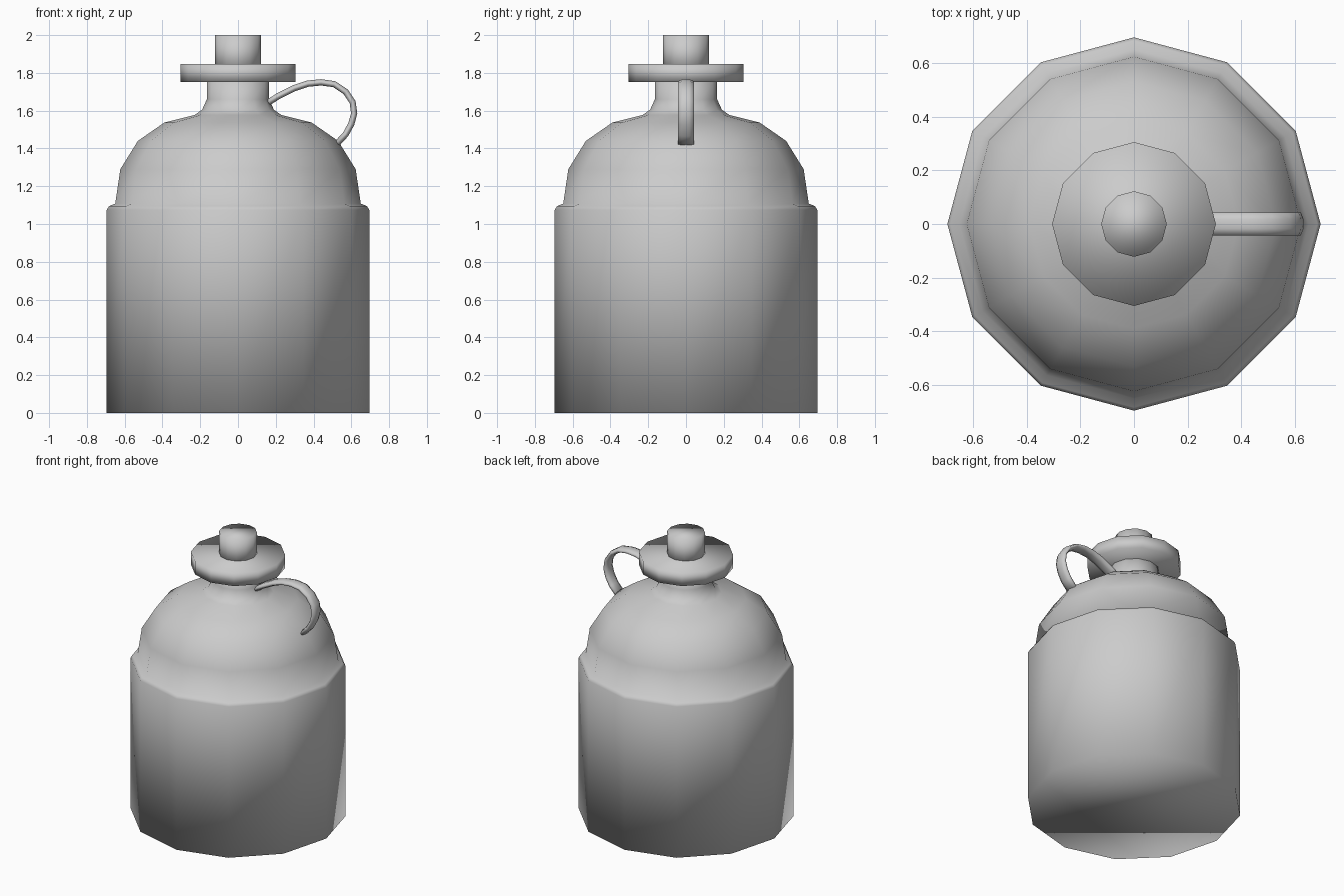
import bpy, bmesh, math
from mathutils import Vector

if "Cube" in bpy.data.objects:
    bpy.data.objects.remove(bpy.data.objects["Cube"])

SIDES = 12


def finish(name, bm):
    bmesh.ops.recalc_face_normals(bm, faces=bm.faces)
    mesh = bpy.data.meshes.new(name)
    bm.to_mesh(mesh)
    bm.free()
    for p in mesh.polygons:
        p.use_smooth = True
    obj = bpy.data.objects.new(name, mesh)
    bpy.context.collection.objects.link(obj)
    return obj


def bridge(bm, rings):
    """Skin a list of vertex rings and cap both ends."""
    n = len(rings[0])
    for a, b in zip(rings, rings[1:]):
        for i in range(n):
            j = (i + 1) % n
            bm.faces.new((a[i], a[j], b[j], b[i]))
    bm.faces.new(rings[0])
    bm.faces.new(rings[-1])


def lathe(name, profile):
    bm = bmesh.new()
    angles = [math.tau * i / SIDES for i in range(SIDES)]
    bridge(bm, [[bm.verts.new((r * math.cos(a), r * math.sin(a), z)) for a in angles]
                for r, z in profile])
    return finish(name, bm)


def strap(name, path, half_width, half_thick, sides=8):
    """Sweep a flattened oval along a path in the XZ plane."""
    bm = bmesh.new()
    pts = [Vector((x, 0, z)) for x, z in path]
    rings = []
    for i, p in enumerate(pts):
        t = (pts[min(i + 1, len(pts) - 1)] - pts[max(i - 1, 0)]).normalized()
        normal = Vector((-t.z, 0, t.x))
        ring = []
        for k in range(sides):
            a = math.tau * (k + 0.5) / sides
            c = p + normal * half_thick * math.sin(a)
            c.y = half_width * math.cos(a) / math.cos(math.pi / sides)
            ring.append(bm.verts.new(c))
        rings.append(ring)
    bridge(bm, rings)
    return finish(name, bm)


# Jug body: straight wall, shoulder step, dome and neck
lathe("jug_body", [
    (0.695, 0), (0.695, 1.075), (0.683, 1.095), (0.65, 1.108), (0.623, 1.29),
    (0.53, 1.44), (0.39, 1.537), (0.23, 1.577), (0.19, 1.605), (0.165, 1.66),
    (0.163, 1.76)])

# Lip disc around the mouth
lathe("lip", [(0.305, 1.753), (0.305, 1.846)])

# Stopper
lathe("stopper", [(0.122, 1.80), (0.122, 2.0)])

# Curved strap handle from neck to dome
strap("handle", [
    (0.14, 1.63), (0.21, 1.675), (0.30, 1.72), (0.37, 1.743), (0.44, 1.75),
    (0.51, 1.74), (0.57, 1.70), (0.607, 1.645), (0.615, 1.585), (0.60, 1.53),
    (0.57, 1.475), (0.515, 1.415)], 0.042, 0.018)
